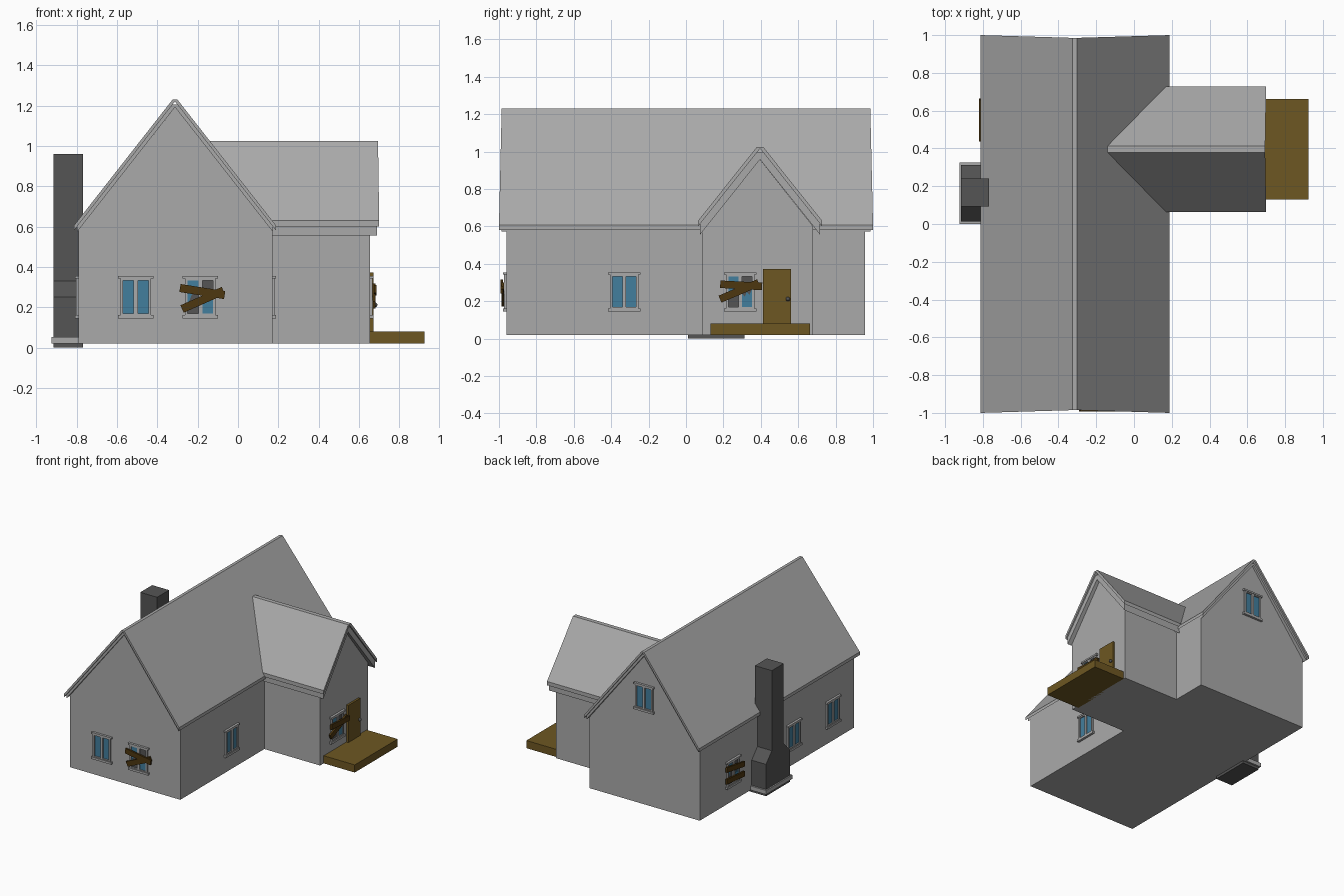
import bpy, bmesh, math
from mathutils import Matrix, Vector

if "Cube" in bpy.data.objects:
    bpy.data.objects.remove(bpy.data.objects["Cube"])

COLOURS = {
    "house_grey": (0.40, 0.40, 0.40),
    "chimney_grey": (0.09, 0.09, 0.09),
    "porch_wood": (0.155, 0.095, 0.016),
    "board_wood": (0.075, 0.038, 0.005),
    "glass_blue": (0.055, 0.21, 0.34),
}
NAMES = list(COLOURS)
MATS = []
for n, c in COLOURS.items():
    m = bpy.data.materials.new(n)
    m.diffuse_color = (*c, 1)
    m.use_nodes = True
    m.node_tree.nodes["Principled BSDF"].inputs["Base Color"].default_value = m.diffuse_color
    MATS.append(m)
GREY, DARK, WOOD, BOARD, GLASS = range(5)


def finish(name, bm, matrix=Matrix()):
    """Turn a bmesh into a named object."""
    bmesh.ops.recalc_face_normals(bm, faces=bm.faces)
    bm.transform(matrix)
    me = bpy.data.meshes.new(name)
    bm.to_mesh(me)
    bm.free()
    for m in MATS:
        me.materials.append(m)
    ob = bpy.data.objects.new(name, me)
    bpy.context.collection.objects.link(ob)
    return ob


def prism(bm, pts, axis, lo, hi, mat):
    """Extrude a profile (u, z) along x or y."""
    def co(p, t):
        return (t, p[0], p[1]) if axis == "x" else (p[0], t, p[1])
    a = [bm.verts.new(co(p, lo)) for p in pts]
    b = [bm.verts.new(co(p, hi)) for p in pts]
    faces = [bm.faces.new(a), bm.faces.new(b[::-1])]
    for i in range(len(pts)):
        j = (i + 1) % len(pts)
        faces.append(bm.faces.new((a[i], b[i], b[j], a[j])))
    for f in faces:
        f.material_index = mat


def box(bm, x0, x1, y0, y1, z0, z1, mat):
    prism(bm, [(x0, z0), (x1, z0), (x1, z1), (x0, z1)], "y", y0, y1, mat)


def solid(name, mat, pts, axis, lo, hi):
    bm = bmesh.new()
    prism(bm, pts, axis, lo, hi, mat)
    return finish(name, bm)


def block(name, mat, *dims):
    bm = bmesh.new()
    box(bm, *dims, mat)
    return finish(name, bm)


def roof_layer(name, axis, mid, half, flat, z_eave, z_ridge, thick, lo, hi):
    """Chevron slab; lo and hi are (eave, ridge) end positions."""
    slope = (z_ridge - z_eave) / (half - flat)
    apex = z_ridge + flat * slope - thick
    prof = [(0, z_ridge), (flat, z_ridge), (half, z_eave), (half, z_eave - thick),
            (0, apex), (-half, z_eave - thick), (-half, z_eave), (-flat, z_ridge)]
    bm = bmesh.new()
    rings = []
    for e, r in (lo, hi):
        ring = []
        for u, z in prof:
            t = r + (e - r) * abs(u) / half
            ring.append(bm.verts.new((t, mid + u, z) if axis == "x" else (mid + u, t, z)))
        bm.faces.new(ring[:5])
        bm.faces.new([ring[0]] + ring[4:])
        rings.append(ring)
    a, b = rings
    for i in range(8):
        j = (i + 1) % 8
        bm.faces.new((a[i], b[i], b[j], a[j]))
    finish(name, bm)


# Walls of the main house and the side wing
solid("main_walls", GREY, [(-0.79, 0.02), (0.17, 0.02), (0.17, 0.585), (-0.31, 1.195), (-0.79, 0.585)],
      "y", -0.96, 0.957)
solid("wing_walls", GREY, [(0.085, 0.02), (0.68, 0.02), (0.68, 0.60), (0.39, 0.965), (0.085, 0.58)],
      "x", 0.0, 0.655)

# Two-layer roofs
roof_layer("main_roof", "y", -0.3125, 0.5, 0.012, 0.607, 1.23, 0.025, (-1.0, -0.985), (1.0, 0.985))
roof_layer("main_roof_underlay", "y", -0.3125, 0.487, 0.012, 0.60, 1.205, 0.028,
           (-0.987, -0.972), (0.987, 0.972))
roof_layer("wing_roof", "x", 0.396, 0.332, 0.017, 0.63, 1.025, 0.03, (-0.2, -0.2), (0.70, 0.694))
roof_layer("wing_roof_underlay", "x", 0.396, 0.32, 0.017, 0.615, 0.995, 0.058, (-0.2, -0.2), (0.69, 0.682))

# Chimney with shoulders and plinth
solid("chimney", DARK, [(0.012, 0.0), (0.312, 0.0), (0.312, 0.25), (0.24, 0.33), (0.24, 0.96),
                        (0.092, 0.96), (0.092, 0.33), (0.012, 0.25)], "x", -0.915, -0.768)
block("chimney_plinth", GREY, -0.925, -0.78, 0.0, 0.325, 0.02, 0.052)

# Porch, door and knob
block("porch", WOOD, 0.635, 0.925, 0.13, 0.663, 0.02, 0.08)
block("door", WOOD, 0.65, 0.672, 0.412, 0.562, 0.08, 0.372)
bm = bmesh.new()
bmesh.ops.create_uvsphere(bm, u_segments=10, v_segments=6, radius=0.012)
for f in bm.faces:
    f.material_index = DARK
finish("door_knob", bm, Matrix.Translation((0.68, 0.545, 0.212)))


def placement(pos, turn):
    return Matrix.Translation(pos) @ Matrix.Rotation(math.radians(turn), 4, "Z")


def window(name, pos, turn, broken=False):
    """Two-pane window; local -y points out of the wall."""
    bm = bmesh.new()
    for x0, x1 in ((-0.076, -0.063), (-0.01, 0.01), (0.063, 0.076)):   # jambs and mullion
        box(bm, x0, x1, -0.013, 0.01, -0.09, 0.095, GREY)
    box(bm, -0.063, 0.063, -0.013, 0.01, 0.083, 0.095, GREY)            # head
    box(bm, -0.063, 0.063, -0.013, 0.01, -0.09, -0.08, GREY)            # bottom rail
    box(bm, -0.087, 0.087, -0.018, 0.01, 0.092, 0.105, GREY)            # cap
    box(bm, -0.087, 0.087, -0.018, 0.01, -0.105, -0.088, GREY)          # sill
    for x0, x1 in ((-0.063, -0.01), (0.01, 0.063)):                     # panes
        box(bm, x0, x1, -0.004, 0.0, -0.08, 0.083, DARK if broken else GLASS)
    if broken:                                                          # remaining shards
        prism(bm, [(-0.063, 0.083), (-0.01, 0.083), (-0.01, 0.05), (-0.03, 0.035),
                   (-0.045, 0.005), (-0.063, -0.04)], "y", -0.007, -0.003, GLASS)
        prism(bm, [(0.01, -0.08), (0.063, -0.08), (0.063, 0.015), (0.05, -0.015),
                   (0.035, 0.0), (0.025, -0.025), (0.01, -0.01)], "y", -0.007, -0.003, GLASS)
    finish(name, bm, placement(pos, turn))


def boards(name, pos, turn, planks):
    """Planks nailed across a window: (across, height, tilt, depth)."""
    for i, (u, h, tilt, d) in enumerate(planks):
        bm = bmesh.new()
        box(bm, -0.112, 0.112, -0.007, 0.007, -0.02, 0.02, BOARD)
        local = Matrix.Translation((u, -d, h)) @ Matrix.Rotation(math.radians(-tilt), 4, "Y")
        finish(f"{name}_{i + 1}", bm, placement(pos, turn) @ local)


# Windows on every wall: name, position, turn, broken
Z = 0.25
for name, pos, turn, broken in (
        ("front_window_left", (-0.507, -0.96, Z), 0, False),
        ("front_window_right", (-0.187, -0.96, Z), 0, True),
        ("right_window", (0.17, -0.33, Z), 90, False),
        ("wing_window", (0.655, 0.29, Z), 90, True),
        ("attic_window", (-0.31, 0.957, 0.86), 180, False),
        ("left_window_boarded", (-0.79, 0.55, Z), -90, True),
        ("left_window_middle", (-0.79, -0.205, Z), -90, False),
        ("left_window_front", (-0.79, -0.69, Z), -90, False)):
    window(name, pos, turn, broken)

# Boards over the broken windows
boards("front_board", (-0.187, -0.96, Z), 0, [(0.01, 0.028, -9, 0.026), (0.012, -0.013, 24, 0.02)])
boards("wing_board", (0.655, 0.29, Z), 90, [(0.005, 0.035, -3, 0.026), (-0.005, 0.005, 23, 0.02)])
boards("left_board", (-0.79, 0.55, Z), -90, [(0.0, 0.045, -9, 0.024), (0.0, -0.04, -5, 0.024)])
